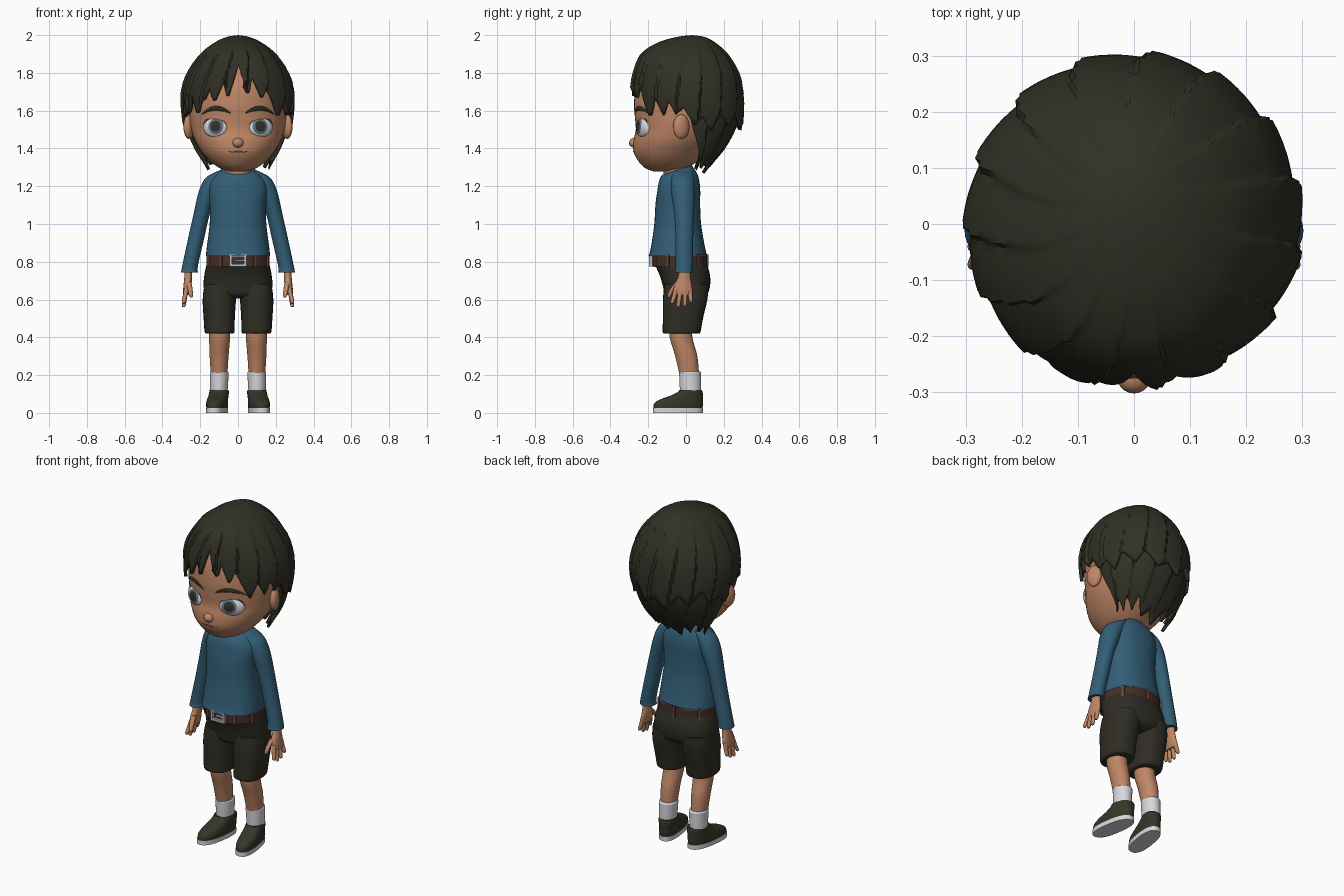
import bpy, bmesh, math
from mathutils import Matrix, Vector

if "Cube" in bpy.data.objects:
    bpy.data.objects.remove(bpy.data.objects["Cube"])
COLORS = {"skin": (.52, .24, .13), "dark_hair": (.031, .030, .019), "sweater_blue": (.032, .112, .18),
          "shorts_dark": (.028, .026, .018), "shoe_olive": (.036, .036, .022), "white": (.68, .68, .72),
          "belt_brown": (.06, .028, .018), "loop_brown": (.17, .07, .05), "buckle_grey": (.5, .5, .52),
          "iris_blue": (.11, .18, .24)}
MAT = {k: bpy.data.materials.new(k) for k in COLORS}
for k, c in COLORS.items():
    MAT[k].diffuse_color = (*c, 1)

def finish(name, bm, mats, recalc=True):
    if recalc:
        bmesh.ops.recalc_face_normals(bm, faces=bm.faces[:])
    me = bpy.data.meshes.new(name)
    bm.to_mesh(me)
    bm.free()
    for m in mats:
        me.materials.append(MAT[m])
    ob = bpy.data.objects.new(name, me)
    bpy.context.collection.objects.link(ob)
    return ob

def smooth_rows(rows, sub=5):
    """Catmull-Rom interpolation of section rows"""
    out, n = [], len(rows)
    for i in range(n - 1):
        q = rows[max(i - 1, 0)], rows[i], rows[i + 1], rows[min(i + 2, n - 1)]
        for t in [k / sub for k in range(sub)]:
            out.append(tuple(.5 * (2 * b + (c - a) * t + (2 * a - 5 * b + 4 * c - d) * t * t
                                   + (3 * b - a - 3 * c + d) * t ** 3) for a, b, c, d in zip(*q)))
    return out + [tuple(rows[-1])]

def section(row, a, power=2):
    """Point at angle a (0 = front) of an oval given as z, x0, x1, y0, y1"""
    z, x0, x1, y0, y1 = row
    s, c, e = math.sin(a), -math.cos(a), 2 / power
    return Vector(((x0 + x1) / 2 + (x1 - x0) / 2 * math.copysign(abs(s) ** e, s),
                   (y0 + y1) / 2 + (y1 - y0) / 2 * math.copysign(abs(c) ** e, c), z))

def tube(name, mat, rings):
    """Closed skin over rings of points"""
    bm = bmesh.new()
    rings = [[bm.verts.new(p) for p in r] for r in rings]
    for a, b in zip(rings, rings[1:]):
        for i in range(len(a)):
            bm.faces.new((a[i - 1], a[i], b[i], b[i - 1]))
    bm.faces.new(rings[0])
    bm.faces.new(rings[-1])
    return finish(name, bm, [mat])

def loft(name, mat, rows, seg=28, side=1, power=2, sub=5, warp=lambda p: p):
    rings = [[warp(section(r, 2 * math.pi * i / seg, power)) for i in range(seg)] for r in smooth_rows(rows, sub)]
    return tube(name, mat, [[(p.x * side, p.y, p.z) for p in r] for r in rings])

def strip(name, mat, pts, r):
    """Tapered tube through points"""
    pts, rings = smooth_rows(pts, 6), []
    for k, p in enumerate(pts):
        w = r * (.25 + .75 * math.sin(math.pi * k / (len(pts) - 1)))
        rings.append([(p[0], p[1] + .6 * w * math.cos(i * math.pi / 4), p[2] + w * math.sin(i * math.pi / 4))
                      for i in range(8)])
    return tube(name, mat, rings)

def sym(rows):
    return [(z, -x, x, y0, y1) for z, x, y0, y1 in rows]

def place(loc, size, rot):
    return Matrix.Translation(loc) @ Matrix.Rotation(rot, 4, 'Z') @ Matrix.Diagonal((*size, 1))

def ball(name, mat, loc, rad, rot=0):
    bm = bmesh.new()
    bmesh.ops.create_uvsphere(bm, u_segments=20, v_segments=12, radius=1, matrix=place(loc, rad, rot))
    return finish(name, bm, [mat])

def boxes(name, mat, items):
    bm = bmesh.new()
    for item in items:
        bmesh.ops.create_cube(bm, size=1, matrix=place(*item))
    return finish(name, bm, [mat])

def interp(keys, v):
    for (a, p), (b, q) in zip(keys, keys[1:]):
        if v <= b:
            return p + (q - p) * (v - a) / (b - a)
    return keys[-1][1]

# head, neck, nose, mouth
HEAD = sym([(1.278, .04, -.17, -.06), (1.295, .095, -.215, 0), (1.33, .145, -.25, .06), (1.38, .19, -.277, .12),
            (1.44, .227, -.278, .17), (1.5, .247, -.266, .2), (1.56, .256, -.27, .22), (1.64, .256, -.275, .23),
            (1.75, .24, -.26, .23), (1.85, .19, -.2, .2), (1.92, .1, -.1, .1)])
loft("head", "skin", HEAD, 48)
loft("neck", "skin", sym([(1.2, .08, -.12, .03), (1.28, .072, -.12, .025), (1.36, .075, -.12, .03)]))
ball("nose", "skin", (0, -.273, 1.43), (.03, .029, .026))

def face_y(x, z):
    rx, y0, y1 = [interp([(r[0], r[i]) for r in HEAD], z) for i in (2, 3, 4)]
    return (y0 + y1) / 2 - (y1 - y0) / 2 * math.sqrt(max(0, 1 - (x / rx) ** 2))

strip("mouth", "loop_brown", [(x, face_y(x, z) - .0005, z) for x, z in
      ((-.055, 1.386), (-.03, 1.381), (0, 1.383), (.03, 1.381), (.055, 1.386))], .004)

# eyes: one polar patch each, coloured by ring
def eye(name, s):
    bm, A, B, n, rings = bmesh.new(), .07, .053, 40, []
    M = place((.12 * s, face_y(.12, 1.51) + .012, 1.51), (1, 1, 1), .45 * s)
    for r, t in [(.001, 0), (.015, 0), (.029, 0), (.036, 0), (.042, 0)] + [(.042, k / 6) for k in range(1, 7)]:
        ring = []
        for a in [2 * math.pi * i / n for i in range(n)]:
            x = (1 - t) * (-.014 * s + r * math.sin(a)) + t * A * math.sin(a)
            z = (1 - t) * (.008 + r * math.cos(a)) + t * B * math.cos(a)
            y = -.03 * math.sqrt(max(0, 1 - (x / A) ** 2 - (z / B) ** 2))
            ring.append(bm.verts.new(M @ Vector((x, y, z))))
        rings.append(ring)
    bm.faces.new(rings[0][::-1])
    for k, (p, q) in enumerate(zip(rings, rings[1:])):
        for i in range(n):
            bm.faces.new((p[i - 1], p[i], q[i], q[i - 1])).material_index = 0 if k < 2 else 1 if k < 4 else 2
    bmesh.ops.recalc_face_normals(bm, faces=bm.faces[:])
    bm.normal_update()
    if sum(f.normal.y for f in bm.faces) > 0:
        bmesh.ops.reverse_faces(bm, faces=bm.faces[:])
    finish(name, bm, ["dark_hair", "iris_blue", "white"], False)
    lid = [math.radians(d) for d in range(-75, 76, 25)]
    strip(name + "_lash", "dark_hair", [tuple(M @ Vector((.072 * math.sin(a), -.008, .053 * math.cos(a))))
                                        for a in lid], .006)

# hair shells: jagged lower edge, stepped locks
def hair(name, prof, edge, locks, cols=180, rows=24):
    P, bm, grid = smooth_rows(sym(prof), 8), bmesh.new(), []
    for c in range(cols):
        a = 2 * math.pi * c / cols
        zl = interp(edge, abs((c * 360 / cols + 180) % 360 - 180)) + .018 * math.sin(5 * a + 1)
        i = next((i for i in range(len(P) - 1) if P[i + 1][0] <= zl), len(P) - 2)
        low = min(i + (P[i][0] - zl) / (P[i][0] - P[i + 1][0]), len(P) - 1.001)
        col = []
        for f in [low * r / rows for r in range(rows + 1)]:
            k, u = int(f), f / len(P)
            p = section([v + (w - v) * (f - k) for v, w in zip(P[k], P[k + 1])], a)
            g = 1 + .05 * ((a * locks / (2 * math.pi) + .9 * u) % 1 - .6) * min(1, 2 * u)
            col.append(bm.verts.new((p.x * g, p.y * g, p.z)))
        grid.append(col)
    for c in range(cols):
        a, b = grid[c], grid[(c + 1) % cols]
        for r in range(rows):
            bm.faces.new((a[r], a[r + 1], b[r + 1], b[r]))
    bmesh.ops.remove_doubles(bm, verts=bm.verts[:], dist=.0002)
    m = finish(name, bm, ["dark_hair"], False).modifiers.new("thickness", 'SOLIDIFY')
    m.thickness, m.offset = .018, -1

CROWN = [(2.0, 0, .03, .03), (1.99, .06, -.05, .1), (1.96, .125, -.15, .155), (1.9, .2, -.24, .22),
         (1.8, .268, -.282, .278), (1.7, .298, -.295, .3)]
hair("hair_top_layer", CROWN + [(1.6, .297, -.29, .305), (1.48, .28, -.28, .295)],
     [(0, 1.83), (11, 1.66), (16, 1.76), (25, 1.66), (32, 1.74), (47, 1.58), (55, 1.67), (64, 1.57), (70, 1.64),
      (78, 1.56), (86, 1.6), (97, 1.52), (106, 1.58), (116, 1.51), (126, 1.6), (140, 1.51), (152, 1.58),
      (166, 1.51), (180, 1.57)], 15)
hair("hair_nape_layer", [(z - .015, x * .96, a * .96, b * .96) for z, x, a, b in CROWN]
     + [(1.6, .28, -.27, .285), (1.5, .268, -.22, .26), (1.4, .23, -.12, .205), (1.32, .185, -.06, .14),
        (1.25, .15, -.03, .09)],
     [(0, 1.87), (80, 1.72), (92, 1.58), (97, 1.42), (106, 1.30), (113, 1.37), (123, 1.30), (131, 1.37),
      (143, 1.28), (152, 1.35), (166, 1.28), (180, 1.34)], 14)

# sweater body: collar rises towards the back
def collar(p):
    return Vector((p.x, p.y, p.z + max(0, p.z - 1.15) / .13 * (p.y + .05) * .3))
loft("sweater_body", "sweater_blue", sym([(.83, .17, -.198, .112), (.88, .165, -.185, .1), (1.0, .15, -.168, .08),
     (1.1, .15, -.162, .075), (1.18, .158, -.152, .075), (1.23, .145, -.146, .065), (1.265, .115, -.138, .045),
     (1.285, .085, -.125, .03)]), 40, power=2.3, warp=collar)

# belt, buckle, belt loops, shorts seat
BELT = (.805, -.168, .168, -.18, .112)
loft("belt", "belt_brown", [(z, *BELT[1:]) for z in (.775, .84)], 40, power=2.2, sub=1)
boxes("buckle", "buckle_grey", [((0, -.186, z), (.09, .018, .014), 0) for z in (.782, .832)]
      + [((x, -.186, .807), (.014, .018, .064), 0) for x in (-.038, .038)] + [((.01, -.186, .807), (.05, .012, .008), 0)])
boxes("belt_loops", "loop_brown", [(section(BELT, math.radians(d), 2.2), (.016, .016, .066), math.radians(d))
                                   for d in (-130, -67, -30, 30, 67, 130, 180)])
loft("shorts_seat", "shorts_dark", sym([(.605, .1, -.07, .07), (.625, .165, -.11, .11), (.67, .182, -.122, .127),
     (.73, .178, -.14, .127), (.79, .166, -.168, .11)]), 40, power=2.3)

# paired parts
def turn(p):
    return Vector((p.x - .14 * (p.y - .02), p.y, p.z))
for side, s in (("left", 1), ("right", -1)):
    def part(name, mat, rows, **kw):
        return loft(side + "_" + name, mat, rows, side=s, **kw)
    eye(side + "_eye", s)
    strip(side + "_eyebrow", "dark_hair", [(x * s, face_y(x, z) - .002, z) for x, z in
          ((.04, 1.588), (.075, 1.605), (.115, 1.613), (.155, 1.605), (.192, 1.583))], .012)
    ball(side + "_ear", "skin", (.26 * s, -.025, 1.515), (.026, .045, .065), .35 * s)
    part("sleeve", "sweater_blue", [(.742, .212, .302, -.06, .036), (.78, .212, .295, -.055, .036),
         (.92, .18, .265, -.055, .038), (1.05, .15, .236, -.062, .042), (1.15, .11, .214, -.075, .046),
         (1.21, .08, .193, -.08, .045), (1.25, .06, .165, -.075, .04), (1.28, .05, .11, -.065, .03)])
    # hand
    part("palm", "skin", [(.77, .242, .282, -.035, .022), (.72, .243, .284, -.042, .024),
         (.68, .246, .288, -.06, .03), (.645, .254, .291, -.064, .032), (.625, .26, .29, -.055, .026)])
    for i, (y, lean, tip) in enumerate(((-.052, -.02, .578), (-.028, -.012, .56), (-.004, -.002, .565), (.02, .006, .585))):
        part(f"finger_{i + 1}", "skin", [(z, .276 + o - r, .276 + o + r, y + l - r, y + l + r) for z, o, l, r in
             ((tip, .012, lean, .005), (tip + .01, .011, lean, .01), (.625, .003, lean * .4, .012),
              (.66, -.005, 0, .013))], seg=12)
    part("thumb", "skin", [(z, x - r, x + r, y - r, y + r) for z, x, y, r in
         ((.61, .248, -.09, .005), (.622, .249, -.088, .011), (.65, .253, -.075, .013), (.69, .26, -.045, .014))], seg=12)
    # shorts leg, leg, sock, shoe turned out
    part("shorts_leg", "shorts_dark", [(.42, .028, .168, -.115, .07), (.432, .018, .177, -.124, .078),
         (.5, .017, .182, -.122, .09), (.6, .01, .187, -.122, .113), (.68, .0, .178, -.115, .12)], power=2.4)
    part("leg", "skin", [(.19, .057, .143, -.032, .07), (.3, .05, .15, -.057, .06), (.4, .042, .153, -.086, .034),
         (.5, .042, .155, -.09, .03)])
    part("sock", "white", [(.07, .06, .145, -.025, .075), (.12, .055, .148, -.032, .08), (.2, .05, .149, -.036, .08),
         (.214, .05, .149, -.036, .08), (.22, .055, .144, -.03, .074)])
    part("sole", "white", [(z, .049, .155, -.176, .09) for z in (0, .026)], sub=1, power=2.5, warp=turn)
    part("shoe", "shoe_olive", [(.025, .05, .154, -.173, .088), (.05, .048, .156, -.168, .09),
         (.07, .05, .154, -.14, .09), (.09, .05, .152, -.085, .09), (.11, .05, .151, -.045, .088),
         (.122, .052, .149, -.036, .084)], power=2.4, warp=turn)

# smooth shading with kept edges
for o in bpy.context.scene.objects:
    o.select_set(True)
    bpy.context.view_layer.objects.active = o
bpy.ops.object.shade_smooth_by_angle(angle=math.radians(42))

for m in bpy.data.materials:
    if m.users and not m.is_grease_pencil:
        m.use_nodes = True
        m.node_tree.nodes["Principled BSDF"].inputs["Base Color"].default_value = m.diffuse_color
